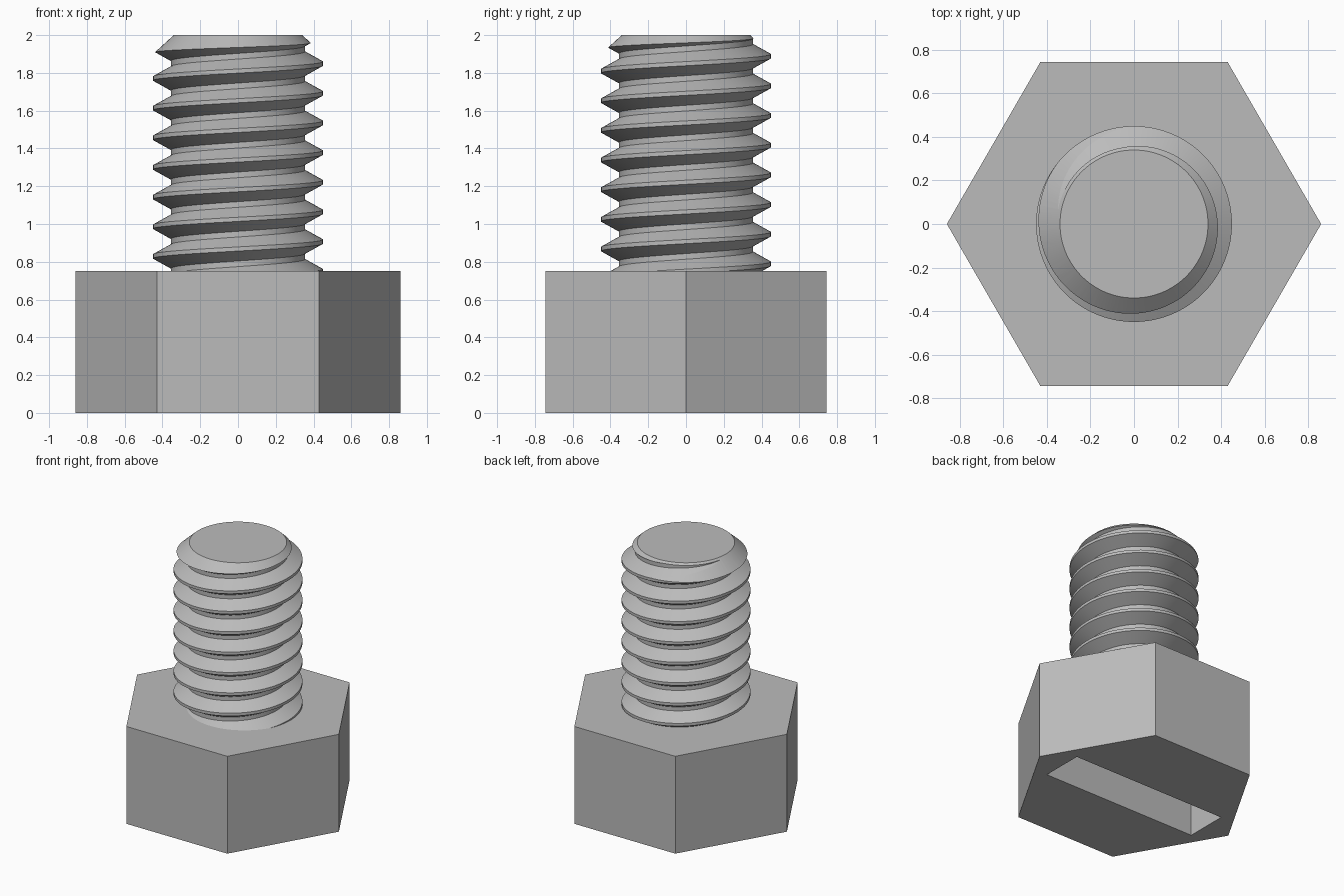
import bpy
import bmesh
from math import cos, sin, pi, radians

old = bpy.data.objects.get("Cube")
if old:
    bpy.data.objects.remove(old, do_unlink=True)

HEAD_H, HEAD_R = 0.75, 0.86
TOP = 2.0
PITCH, ROOT, CREST = 0.157, 0.355, 0.45
CREST_MID = 1.849          # height of a crest centre at angle 0
SEG = 96

steel = bpy.data.materials.new("grey steel")
steel.use_nodes = True
GREY = (0.5, 0.5, 0.5, 1)
steel.diffuse_color = GREY
steel.node_tree.nodes["Principled BSDF"].inputs["Base Color"].default_value = GREY


def make_object(name, bm):
    bmesh.ops.recalc_face_normals(bm, faces=bm.faces)
    mesh = bpy.data.meshes.new(name)
    bm.to_mesh(mesh)
    bm.free()
    mesh.materials.append(steel)
    obj = bpy.data.objects.new(name, mesh)
    bpy.context.collection.objects.link(obj)
    return obj


def frustum(name, sides, r_low, r_high, z_low, z_high):
    bm = bmesh.new()
    rings = [[bm.verts.new((r * cos(2 * pi * i / sides), r * sin(2 * pi * i / sides), z))
              for i in range(sides)] for r, z in ((r_low, z_low), (r_high, z_high))]
    for ring in rings:
        bm.faces.new(ring)
    for i in range(sides):
        j = (i + 1) % sides
        bm.faces.new((rings[0][i], rings[0][j], rings[1][j], rings[1][i]))
    return make_object(name, bm)


def cut(obj, tool, operation):
    tool.hide_render = True
    mod = obj.modifiers.new("cut", "BOOLEAN")
    mod.operation, mod.solver, mod.object = operation, "EXACT", tool
    bpy.context.view_layer.objects.active = obj
    bpy.ops.object.modifier_apply(modifier=mod.name)
    bpy.data.objects.remove(tool, do_unlink=True)


# Hexagonal head with a straight closed-ended slot underneath
head = frustum("hex_head", 6, HEAD_R, HEAD_R, 0, HEAD_H)
bm = bmesh.new()
bmesh.ops.create_cube(bm, size=1)
bmesh.ops.scale(bm, vec=(1.315, 0.325, 0.72), verts=bm.verts)
cut(head, make_object("slot_cutter", bm), "DIFFERENCE")

# Threaded shank: one trapezoidal profile swept along a right-handed helix
crest_half, root_half = 0.011, 0.015
profile = [(CREST, -crest_half), (CREST, crest_half),
           (ROOT, PITCH / 2 - root_half), (ROOT, PITCH / 2 + root_half)]
turns = 14
bm = bmesh.new()
columns = []
for i in range(SEG):
    a = 2 * pi * i / SEG
    columns.append([bm.verts.new((r * cos(a), r * sin(a),
                                  CREST_MID + PITCH * (t - turns + 4 + i / SEG) + dz))
                    for t in range(turns) for r, dz in profile])
step = len(profile)
for i in range(SEG):
    here, after = columns[i], columns[(i + 1) % SEG]
    shift = step if i == SEG - 1 else 0
    for k in range(len(here) - shift - 1):
        bm.faces.new((here[k], after[k + shift], after[k + shift + 1], here[k + 1]))
for z, up in ((HEAD_H - 0.04, -1), (TOP + 0.04, 1)):
    geom = bm.verts[:] + bm.edges[:] + bm.faces[:]
    res = bmesh.ops.bisect_plane(bm, geom=geom, plane_co=(0, 0, z),
                                 plane_no=(0, 0, up), clear_outer=True)
    rim = [e for e in res["geom_cut"] if isinstance(e, bmesh.types.BMEdge)]
    bmesh.ops.edgeloop_fill(bm, edges=rim)
shank = make_object("threaded_shank", bm)

# Chamfer the tip by intersecting with a cone
tip_r, slope, drop = 0.34, 1.1, 1.5
cut(shank, frustum("tip_chamfer", SEG, tip_r + slope * drop, tip_r, TOP - drop, TOP),
    "INTERSECT")

bpy.ops.object.select_all(action="DESELECT")
shank.select_set(True)
bpy.context.view_layer.objects.active = shank
bpy.ops.object.shade_smooth_by_angle(angle=radians(10))
